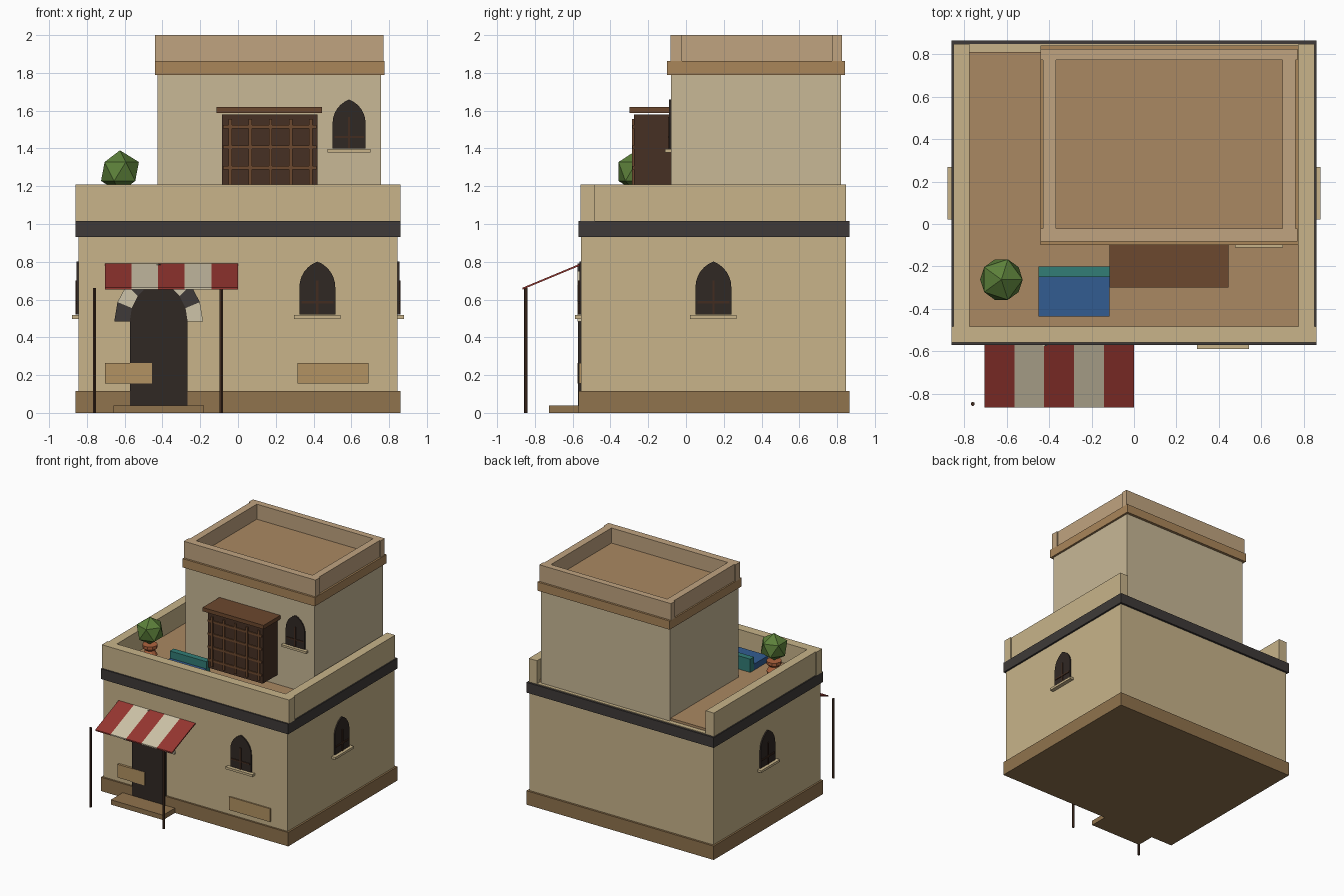
import bpy, bmesh, math
from mathutils import Matrix, Vector

if "Cube" in bpy.data.objects:
    bpy.data.objects.remove(bpy.data.objects["Cube"])


def mat(name, r, g, b):
    lin = lambda c: (c / 255 / 12.92) if c < 11 else ((c / 255 + 0.055) / 1.055) ** 2.4
    m = bpy.data.materials.new(name)
    m.diffuse_color = (lin(r), lin(g), lin(b), 1)
    m.use_nodes = True
    m.node_tree.nodes["Principled BSDF"].inputs["Base Color"].default_value = m.diffuse_color
    return m


WALL = mat("plaster", 200, 180, 138)
UPPER = mat("pale_plaster", 200, 184, 150)
COPING = mat("coping", 192, 164, 128)
TRIM = mat("trim", 170, 134, 90)
PLINTH = mat("plinth", 144, 115, 77)
ROOF = mat("roof_clay", 170, 136, 98)
PLAQUE = mat("plaque", 178, 146, 98)
DARK = mat("dark_stone", 62, 58, 56)
GLASS = mat("opening", 48, 40, 36)
BOX = mat("dark_wood", 70, 48, 36)
WOOD = mat("wood", 108, 72, 46)
BAR = mat("bar_wood", 66, 44, 32)
RED = mat("red_cloth", 150, 54, 48)
CREAM = mat("cream", 205, 195, 168)
TEAL = mat("teal_cloth", 50, 125, 118)
BLUE = mat("blue_cloth", 50, 92, 145)
GREEN = mat("leaf", 92, 128, 58)
CLAY = mat("terracotta", 176, 100, 62)


def finish(name, bm, m):
    bmesh.ops.recalc_face_normals(bm, faces=bm.faces)
    me = bpy.data.meshes.new(name)
    bm.to_mesh(me)
    bm.free()
    me.materials.append(m)
    ob = bpy.data.objects.new(name, me)
    bpy.context.collection.objects.link(ob)
    return ob


def box(name, x, y, z, m, T=Matrix()):
    bm = bmesh.new()
    size = Matrix.Diagonal((x[1] - x[0], y[1] - y[0], z[1] - z[0], 1))
    mid = Matrix.Translation((sum(x) / 2, sum(y) / 2, sum(z) / 2))
    bmesh.ops.create_cube(bm, size=1, matrix=T @ mid @ size)
    return finish(name, bm, m)


def prism(name, pts, y0, y1, m, T=Matrix()):
    """Extrude an x-z outline from y0 to y1."""
    bm = bmesh.new()
    f = bm.faces.new([bm.verts.new((x, y0, z)) for x, z in pts])
    ext = bmesh.ops.extrude_face_region(bm, geom=[f])["geom"]
    bmesh.ops.translate(bm, vec=(0, y1 - y0, 0), verts=[v for v in ext if isinstance(v, bmesh.types.BMVert)])
    bm.transform(T)
    return finish(name, bm, m)


def half_arch(w, e, spring, n):
    """Right half of a pointed arch, from spring to apex."""
    r = w + e
    top = math.acos(e / r)
    return [(r * math.cos(top * i / n) - e, spring + r * math.sin(top * i / n)) for i in range(n + 1)]


def arch(w, e, bottom, spring, n=6):
    h = half_arch(w, e, spring, n)
    return [(w, bottom)] + h + [(-x, z) for x, z in h[-2::-1]] + [(-w, bottom)]


# Lower storey
box("plinth", (-.86, .86), (-.57, .865), (0, .115), PLINTH)
box("lower_walls", (-.845, .845), (-.555, .848), (.01, 1.02), WALL)
box("dark_band", (-.86, .86), (-.57, .865), (.93, 1.015), DARK)
box("terrace_floor", (-.79, .79), (-.49, .81), (1.0, 1.04), ROOF)
box("front_parapet", (-.86, .86), (-.558, -.482), (1.015, 1.21), WALL)
for s, n in ((-1, "left"), (1, "right")):
    box(n + "_parapet", sorted((s * .775, s * .85)), (-.485, .848), (1.015, 1.21), WALL)

# Upper storey
box("upper_walls", (-.425, .758), (-.08, .82), (1.02, 1.8), UPPER)
box("upper_trim", (-.44, .775), (-.1, .842), (1.79, 1.862), TRIM)
box("upper_roof", (-.38, .72), (-.03, .78), (1.85, 1.875), ROOF)
box("upper_front_coping", (-.44, .77), (-.083, -.022), (1.86, 2), COPING)
box("upper_back_coping", (-.44, .77), (.772, .825), (1.86, 2), COPING)
box("upper_left_coping", (-.428, -.368), (-.022, .772), (1.86, 2), COPING)
box("upper_right_coping", (.7, .76), (-.022, .772), (1.86, 2), COPING)


# Arched windows with glazing bars and sills; local wall plane is y = 0
def window(name, loc, turn, k):
    T = Matrix.Translation(loc) @ Matrix.Rotation(turn, 4, 'Z') @ Matrix.Scale(k, 4)
    prism(name + "_opening", arch(.095, .05, 0, .145), -.01, .02, GLASS, T)
    box(name + "_mullion", (-.006, .006), (-.016, 0), (0, .18), BAR, T)
    box(name + "_crossbar", (-.085, .085), (-.016, 0), (.06, .072), BAR, T)
    box(name + "_sill", (-.123, .123), (-.033, .01), (-.022, -.003), WALL, T)


window("front_window", (.42, -.555, .52), 0, 1)
window("upper_window", (.588, -.08, 1.4), 0, .92)
window("right_window", (.845, .145, .52), math.pi / 2, 1)
window("left_window", (-.845, .145, .52), -math.pi / 2, 1)

# Doorway and alternating arch stones
D = Matrix.Translation((-.42, 0, 0))
prism("door", arch(.153, .08, .002, .485, 8), -.5715, -.5, GLASS, D)
N = 4
inner, outer = half_arch(.153, .08, .485, N), half_arch(.235, .08, .485, N)
for s in (-1, 1):
    for i in range(N):
        quad = [inner[i], outer[i], outer[i + 1], inner[i + 1]]
        m = DARK if (i + (s > 0)) % 2 == 0 else CREAM
        prism("arch_stone", [(s * x, z) for x, z in quad], -.575, -.54, m, D)
box("door_step", (-.66, -.18), (-.725, -.56), (0, .04), PLINTH)
box("left_plaque", (-.705, -.455), (-.574, -.55), (.155, .265), PLAQUE)
box("right_plaque", (.315, .69), (-.566, -.55), (.155, .265), PLAQUE)

# Striped awning on two posts
w = .705 / 5
for i in range(5):
    bm = bmesh.new()
    x0 = -.705 + i * w
    prof = [(-.56, .79), (-.865, .663), (-.865, .653), (-.56, .78)]
    f = bm.faces.new([bm.verts.new((x0, y, z)) for y, z in prof])
    ext = bmesh.ops.extrude_face_region(bm, geom=[f])["geom"]
    bmesh.ops.translate(bm, vec=(w, 0, 0), verts=[v for v in ext if isinstance(v, bmesh.types.BMVert)])
    finish("awning_stripe", bm, RED if i % 2 == 0 else CREAM)
for x in (-.76, -.088):
    bm = bmesh.new()
    bmesh.ops.create_cone(bm, cap_ends=True, segments=6, radius1=.01, radius2=.01, depth=.66,
                          matrix=Matrix.Translation((x, -.848, .33)))
    finish("awning_post", bm, BAR)

# Latticed bay
box("bay_box", (-.085, .42), (-.275, -.07), (1.12, 1.58), BOX)
box("bay_roof", (-.115, .445), (-.3, -.07), (1.588, 1.62), WOOD)
for i in range(5):
    x = -.042 + i * .107
    box("lattice_upright", (x - .009, x + .009), (-.285, -.27), (1.14, 1.555), WOOD)
for i in range(4):
    z = 1.19 + i * .108
    box("lattice_rail", (-.08, .415), (-.283, -.27), (z - .009, z + .009), WOOD)

# Terrace bench
box("bench_seat", (-.45, -.115), (-.437, -.25), (1.04, 1.09), BLUE)
box("bench_back", (-.45, -.115), (-.25, -.2), (1.04, 1.15), TEAL)

# Potted bush
bm = bmesh.new()
prof = [(0, 1.04), (.04, 1.04), (.058, 1.08), (.036, 1.12), (.058, 1.14), (.058, 1.165), (0, 1.165)]
vs = [bm.verts.new((r, 0, z)) for r, z in prof]
es = [bm.edges.new(p) for p in zip(vs, vs[1:])]
bmesh.ops.spin(bm, geom=vs + es, axis=(0, 0, 1), cent=(0, 0, 0), steps=10, angle=2 * math.pi)
bmesh.ops.remove_doubles(bm, verts=bm.verts, dist=1e-4)
bm.transform(Matrix.Translation((-.625, -.262, 0)))
finish("plant_pot", bm, CLAY)
bm = bmesh.new()
bmesh.ops.create_icosphere(bm, subdivisions=1, radius=.112, matrix=Matrix.Translation((-.625, -.262, 1.278)))
finish("bush", bm, GREEN)
